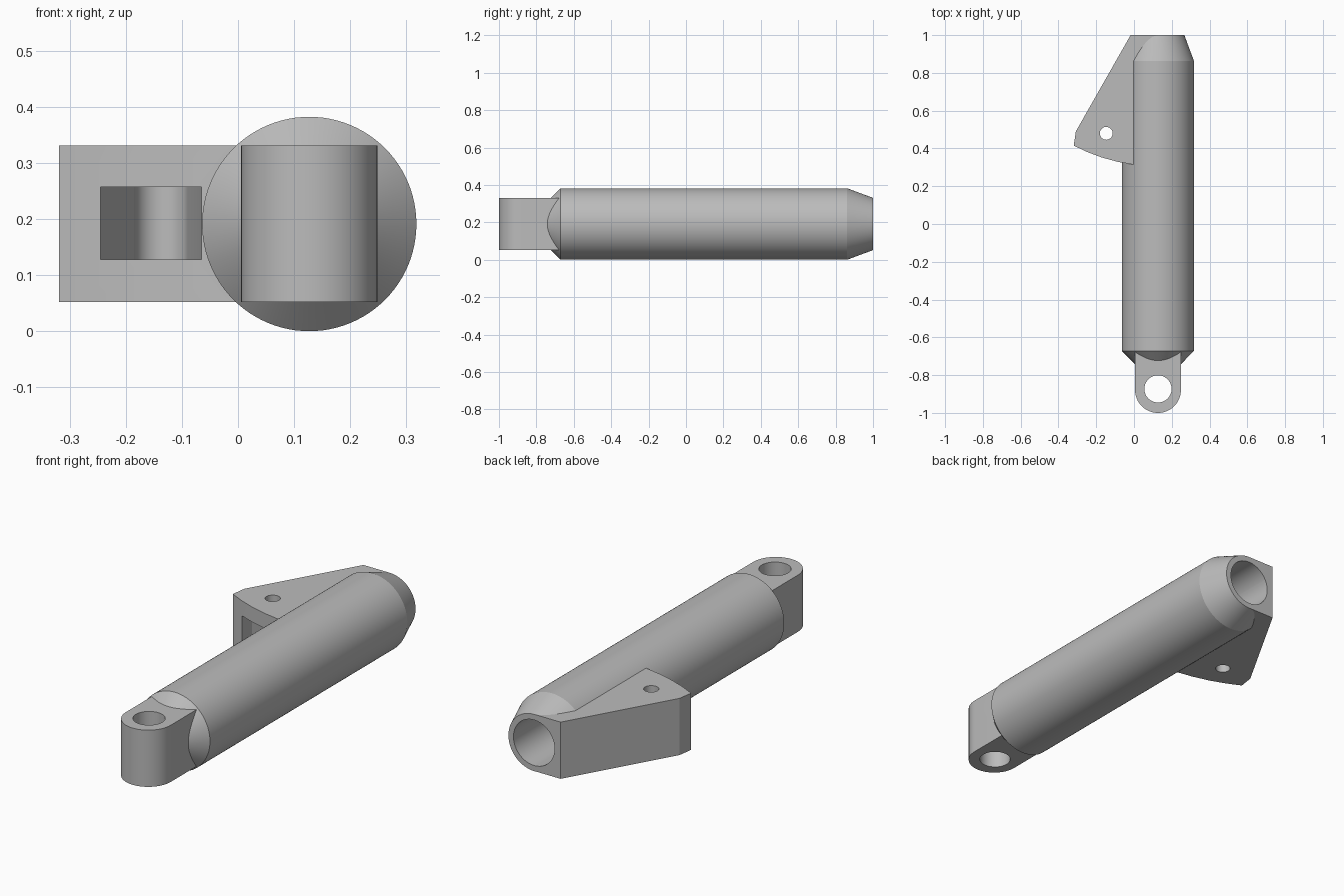
import bpy, bmesh, math
from mathutils import Matrix, Vector

cube = bpy.data.objects.get("Cube")
if cube:
    bpy.data.objects.remove(cube)

CX, CZ = 0.127, 0.191      # barrel axis
LOW, HIGH = 0.052, 0.331   # flat faces of lug and bracket

grey = bpy.data.materials.new("plain grey")
grey.use_nodes = True
grey.diffuse_color = (0.5, 0.5, 0.5, 1)
grey.node_tree.nodes["Principled BSDF"].inputs["Base Color"].default_value = (0.5, 0.5, 0.5, 1)


def finish(name, bm):
    bmesh.ops.recalc_face_normals(bm, faces=bm.faces)
    mesh = bpy.data.meshes.new(name)
    bm.to_mesh(mesh)
    bm.free()
    mesh.materials.append(grey)
    obj = bpy.data.objects.new(name, mesh)
    bpy.context.collection.objects.link(obj)
    return obj


def plate(name, outline, z0, z1):
    """Extrude an xy outline from z0 to z1."""
    bm = bmesh.new()
    face = bm.faces.new([bm.verts.new((x, y, z0)) for x, y in outline])
    new = bmesh.ops.extrude_face_region(bm, geom=[face])["geom"]
    bmesh.ops.translate(bm, vec=(0, 0, z1 - z0),
                        verts=[v for v in new if isinstance(v, bmesh.types.BMVert)])
    return finish(name, bm)


def turned(name, profile, segments=96):
    """Closed solid turned about the barrel axis from (radius, y) points."""
    bm = bmesh.new()
    rings = [[bm.verts.new((CX + r * math.cos(a), y, CZ + r * math.sin(a)))
              for a in (math.tau * i / segments for i in range(segments))]
             for r, y in profile]
    for a, b in zip(rings, rings[1:]):
        for i in range(segments):
            j = (i + 1) % segments
            bm.faces.new((a[i], a[j], b[j], b[i]))
    bm.faces.new(rings[0])
    bm.faces.new(rings[-1])
    return finish(name, bm)


def arc(cx, cy, r, start, end, n):
    return [(cx + r * math.cos(t), cy + r * math.sin(t))
            for t in (math.radians(start + (end - start) * i / n) for i in range(n + 1))]


def pin_hole(name, x, y, r):
    return plate(name, arc(x, y, r, 0, 360 - 7.5, 47), -0.1, 0.5)


def combine(target, other, operation):
    mod = target.modifiers.new(other.name, "BOOLEAN")
    mod.object, mod.operation, mod.solver = other, operation, "EXACT"
    bpy.context.view_layer.objects.active = target
    bpy.ops.object.modifier_apply(modifier=mod.name)
    bpy.data.objects.remove(other)


# Barrel with a chamfered front and a tapered rear
body = turned("cylinder_body", [(0.10, -0.763), (0.191, -0.672), (0.191, 0.862), (0.1395, 1.0)])

# Rounded front eye
w = 0.1215
lug = plate("front_eye", arc(CX, -1 + w, w, 180, 360, 32) + [(CX + w, -0.55), (CX - w, -0.55)],
            LOW, HIGH)
combine(lug, pin_hole("eye_hole", CX, -0.873, 0.072), "DIFFERENCE")

# Side bracket with a curved front edge
bracket = plate("side_bracket",
                [(CX, 1.0), (-0.018, 1.0), (-0.308, 0.49), (-0.319, 0.415), (-0.25, 0.382),
                 (-0.17, 0.352), (-0.085, 0.329), (0.0, 0.314), (CX, 0.314)], LOW, HIGH)

# Clevis slot with a rounded inner end, and its pin hole
slot = plate("clevis_slot",
             [(-0.065, 0.25), (-0.065, 0.45), (-0.09, 0.57)]
             + arc(-0.1375, 0.57, 0.0475, 15, 165, 10)
             + [(-0.185, 0.57), (-0.245, 0.46), (-0.245, 0.25)], 0.128, 0.257)
combine(bracket, slot, "DIFFERENCE")
combine(bracket, pin_hole("bracket_hole", -0.147, 0.48, 0.034), "DIFFERENCE")

# Join into one casting, then bore the rear end
combine(body, lug, "UNION")
combine(body, bracket, "UNION")
combine(body, turned("rear_bore", [(0.112, 0.0), (0.112, 1.1)], 64), "DIFFERENCE")

bpy.ops.object.select_all(action="DESELECT")
body.select_set(True)
bpy.context.view_layer.objects.active = body
bpy.ops.object.shade_smooth_by_angle(angle=math.radians(20))
